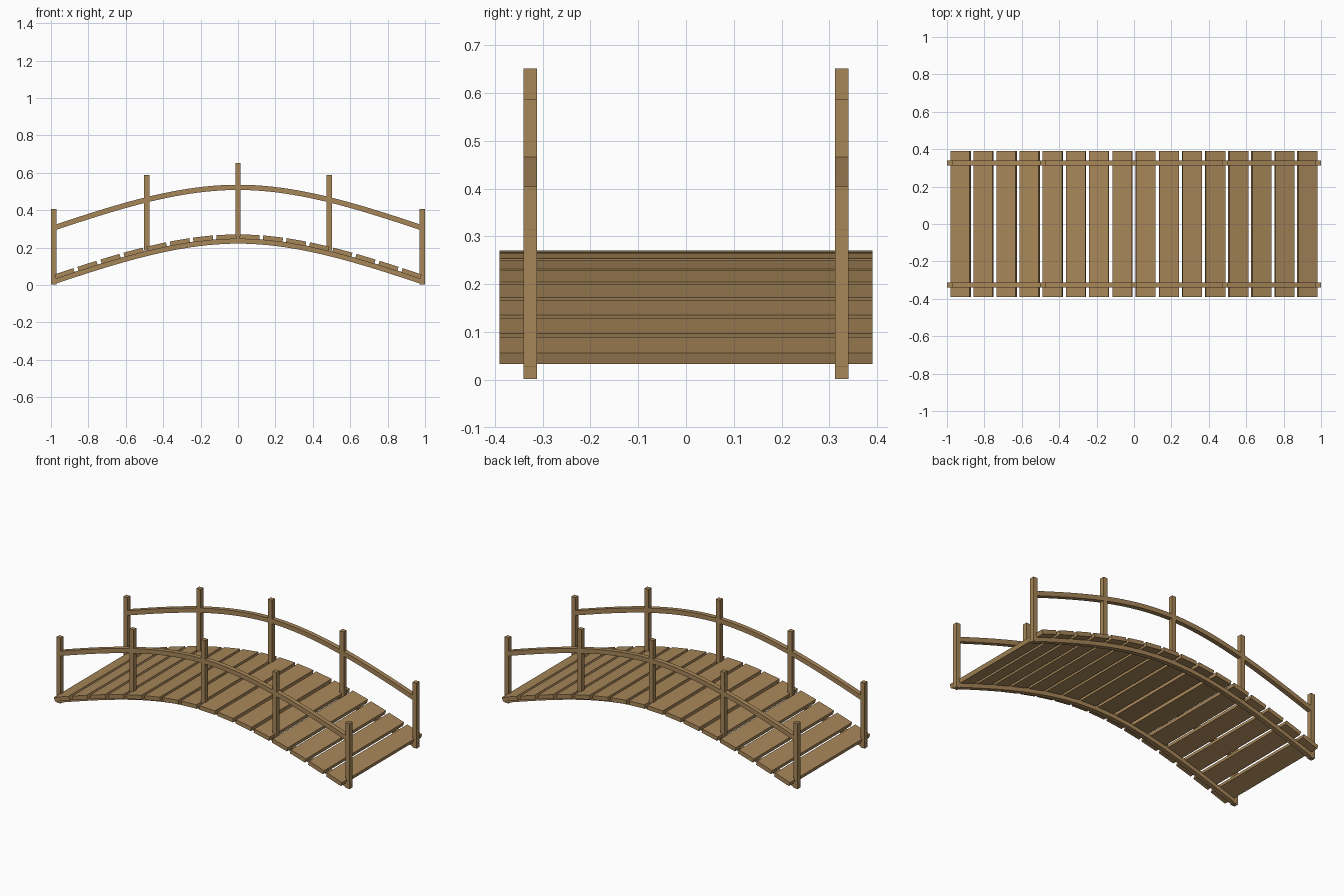
import bpy, math
from mathutils import Vector

if "Cube" in bpy.data.objects:
    bpy.data.objects.remove(bpy.data.objects["Cube"])

HALF = 0.995      # half length of the arched members
RISE = 0.22       # rise of the arch
SIDE = 0.326      # y of the side frames
BEAM_Z = 0.235    # beam centre height at midspan
RAIL_Z = 0.522    # rail centre height at midspan

wood = bpy.data.materials.new("brown wood")
wood.diffuse_color = (0.39, 0.24, 0.10, 1)
wood.use_nodes = True
wood.node_tree.nodes["Principled BSDF"].inputs["Base Color"].default_value = wood.diffuse_color


def drop(x):
    t = abs(x) / HALF
    return RISE * (1.5 * t * t - 0.5 * t ** 3)


def slope(x):
    t = abs(x) / HALF
    return -math.copysign(RISE / HALF * (3 * t - 1.5 * t * t), x)


def normal(x):
    return Vector((-slope(x), 0, 1)).normalized()


def make(name, verts, faces):
    me = bpy.data.meshes.new(name)
    me.from_pydata(verts, [], faces)
    me.materials.append(wood)
    ob = bpy.data.objects.new(name, me)
    bpy.context.collection.objects.link(ob)
    return ob


def arch(name, y, zc, wide, thick, n=48):
    """Square bar swept along the arch, ends cut square to the path."""
    verts, faces = [], []
    for i in range(n + 1):
        x = -HALF + 2 * HALF * i / n
        c, up = Vector((x, y, zc - drop(x))), normal(x) * thick / 2
        side = Vector((0, wide / 2, 0))
        verts += [c - side - up, c + side - up, c + side + up, c - side + up]
    for i in range(n):
        a = 4 * i
        for k in range(4):
            j = (k + 1) % 4
            faces.append((a + k, a + 4 + k, a + 4 + j, a + j))
    faces += [(0, 1, 2, 3), (4 * n + 3, 4 * n + 2, 4 * n + 1, 4 * n)]
    ob = make(name, verts, [f[::-1] for f in faces])
    return ob


def box(name, centre, size, tilt=0.0):
    bpy.ops.mesh.primitive_cube_add(size=1, location=centre, rotation=(0, tilt, 0))
    ob = bpy.context.object
    ob.name = name
    ob.scale = size
    ob.data.materials.append(wood)


# Side frames: beam, handrail and five posts each
for label, y in (("front", -SIDE), ("back", SIDE)):
    arch(label + "_beam", y, BEAM_Z, 0.028, 0.028)
    arch(label + "_handrail", y, RAIL_Z, 0.028, 0.028)
    for i, (x, top) in enumerate(((-0.985, 0.405), (-0.488, 0.588), (0, 0.652),
                                  (0.488, 0.588), (0.985, 0.405))):
        bottom = max(0.0, top - 0.403)
        box(f"{label}_post_{i + 1}", (x, y, (top + bottom) / 2), (0.028, 0.028, top - bottom))

# Deck planks following the arch
for i in range(16):
    x = -0.92 + 1.84 * i / 15
    c = Vector((x, 0, BEAM_Z - drop(x))) + normal(x) * 0.0225
    box(f"plank_{i + 1}", c, (0.106, 0.78, 0.025), -math.atan(slope(x)))
